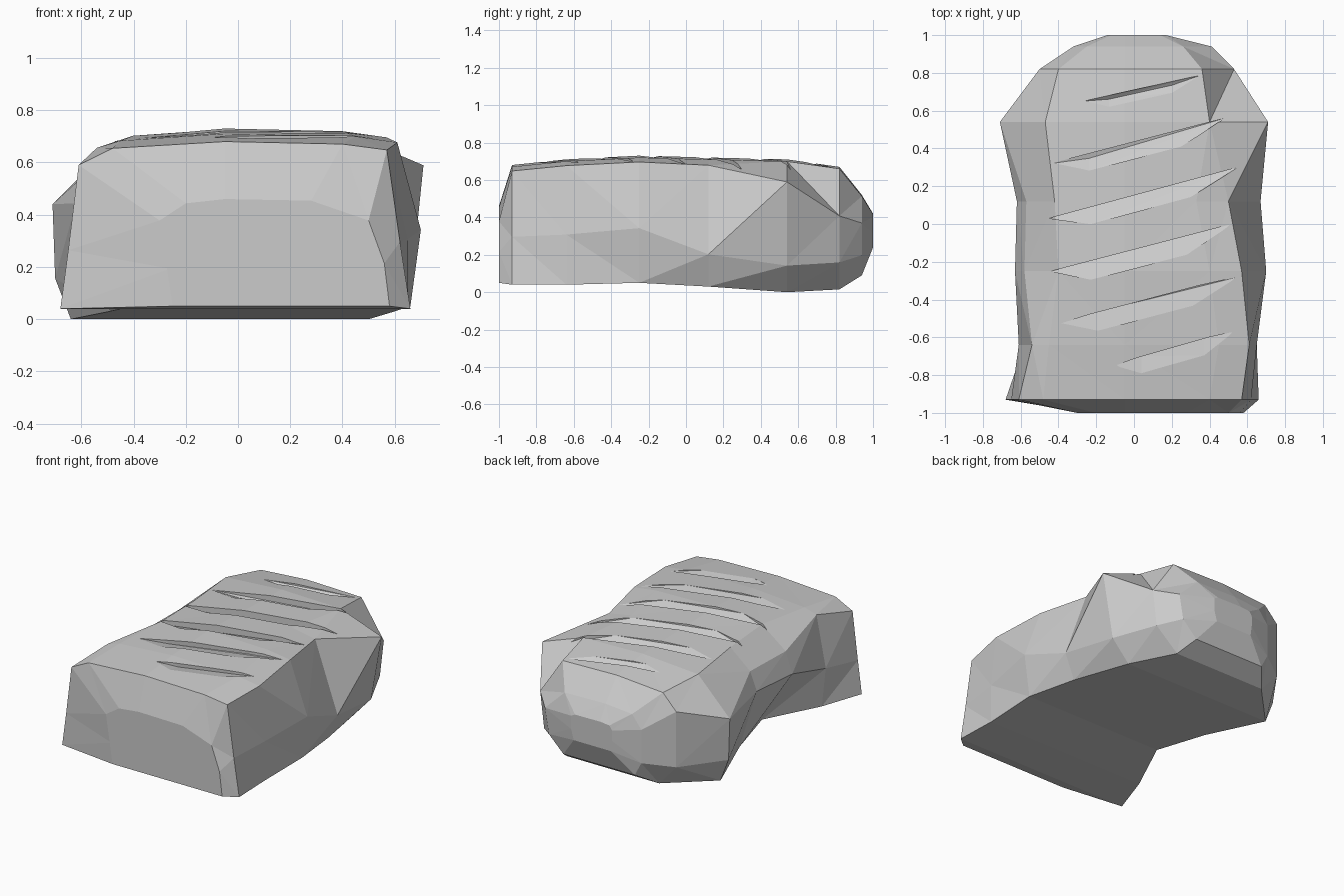
import bpy
import bmesh
from mathutils import Vector
from mathutils.bvhtree import BVHTree

default = bpy.data.objects.get("Cube")
if default:
    bpy.data.objects.remove(default)

grey = bpy.data.materials.new("plain grey")
grey.use_nodes = True
colour = (0.6, 0.6, 0.6, 1)
grey.diffuse_color = colour
grey.node_tree.nodes["Principled BSDF"].inputs["Base Color"].default_value = colour


def make_object(name, bm):
    bmesh.ops.recalc_face_normals(bm, faces=bm.faces)
    mesh = bpy.data.meshes.new(name)
    bm.to_mesh(mesh)
    mesh.materials.append(grey)
    obj = bpy.data.objects.new(name, mesh)
    bpy.context.collection.objects.link(obj)
    return obj


def section(y, low, high, left, right):
    """One lopsided cross-section, from the left foot over the top.
    left: foot, wall, wall height, cheek, cheek height, top
    right: top, shoulder, shoulder height, wall, wall height, foot
    Heights are fractions between low and high."""
    foot_l, wall_l, wall_h, cheek, cheek_h, top_l = left
    top_r, shoulder, shoulder_h, wall_r, wall_rh, foot_r = right
    shape = [(-foot_l, 0), (-wall_l, wall_h), (-cheek, cheek_h),
             (-top_l, .96), (-.05, 1), (top_r, .985),
             (shoulder, shoulder_h), (wall_r, wall_rh), (foot_r, 0)]
    return [Vector((x, y, low + v * (high - low))) for x, v in shape]


# Loaf body: sections from the flat cut front to the rounded back
sections = [
    section(-1, .05, .46, (.25, .26, .35, .3, .8, .2), (.28, .5, .8, .56, .4, .58)),
    section(-.93, .04, .68, (.68, .65, .35, .61, .86, .48), (.4, .57, .95, .62, .4, .66)),
    section(-.64, .04, .71, (.58, .61, .4, .54, .92, .45), (.45, .61, .95, .65, .4, .65)),
    section(-.25, .05, .73, (.4, .63, .55, .58, .76, .4), (.4, .57, .95, .7, .43, .66)),
    section(.12, .03, .72, (.49, .62, .6, .57, .78, .42), (.33, .5, .94, .67, .25, .6)),
    section(.54, 0, .71, (.64, .7, .22, .71, .62, .47), (.4, .71, .83, .63, .2, .5)),
    section(.82, .015, .67, (.37, .5, .22, .5, .8, .4), (.36, .53, .6, .5, .22, .33)),
    section(.94, .09, .52, (.27, .32, .22, .32, .75, .25), (.26, .41, .65, .38, .25, .27)),
    section(1, .24, .42, (.13, .14, .4, .14, .8, .12), (.14, .17, .9, .17, .4, .15)),
]
bm = bmesh.new()
rings = [[bm.verts.new(p) for p in ring] for ring in sections]
for a, b in zip(rings, rings[1:]):
    for i in range(len(a)):
        j = (i + 1) % len(a)
        bm.faces.new((a[i], a[j], b[j], b[i]))
bm.faces.new(rings[0])
bm.faces.new(rings[-1])
bmesh.ops.triangulate(bm, faces=bm.faces, quad_method='SHORT_EDGE')
surface = BVHTree.FromBMesh(bm)
loaf = make_object("bread_loaf", bm)
bm.free()


def on_top(x, y, lift=0.0):
    hit = surface.ray_cast(Vector((x, y, 2)), Vector((0, 0, -1)))[0]
    return hit + Vector((0, 0, lift))


# Diagonal scores: steep back wall, shallow front ramp
def score(index, start, end, width, undercut):
    bm = bmesh.new()
    points = []
    for x, y in (start, end):
        points += [on_top(x, y, .002), on_top(x, y, .12)]
    for t, depth in ((.22, .025), (.75, .02)):
        x = start[0] + t * (end[0] - start[0])
        y = start[1] + t * (end[1] - start[1])
        points += [on_top(x, y), on_top(x, y, .12),
                   on_top(x, y + undercut, -depth),
                   on_top(x, y - width), on_top(x, y - width, .12)]
    for p in points:
        bm.verts.new(p)
    bmesh.ops.convex_hull(bm, input=bm.verts)
    loose = [v for v in bm.verts if not v.link_faces]
    bmesh.ops.delete(bm, geom=loose, context='VERTS')
    cutter = make_object(f"score_cutter_{index}", bm)
    bm.free()
    cutter.hide_render = True
    cut = loaf.modifiers.new(f"score_{index}", 'BOOLEAN')
    cut.operation = 'DIFFERENCE'
    cut.solver = 'EXACT'
    cut.object = cutter


scores = [
    ((-.27, .65), (.36, .79), .06, -.02),
    ((-.44, .32), (.48, .56), .09, -.025),
    ((-.45, .03), (.55, .30), .09, -.025),
    ((-.44, -.25), (.52, 0), .1, -.025),
    ((-.40, -.53), (.55, -.28), .09, .01),
    ((-.10, -.75), (.53, -.57), .08, .01),
]
for number, values in enumerate(scores, 1):
    score(number, *values)

# Bake the scores into the loaf and drop the cutters
bpy.context.view_layer.update()
graph = bpy.context.evaluated_depsgraph_get()
baked = bpy.data.meshes.new_from_object(loaf.evaluated_get(graph))
loaf.modifiers.clear()
loaf.data = baked
for obj in [o for o in bpy.data.objects if o.name.startswith("score_cutter")]:
    bpy.data.objects.remove(obj)
for face in loaf.data.polygons:
    face.use_smooth = False
